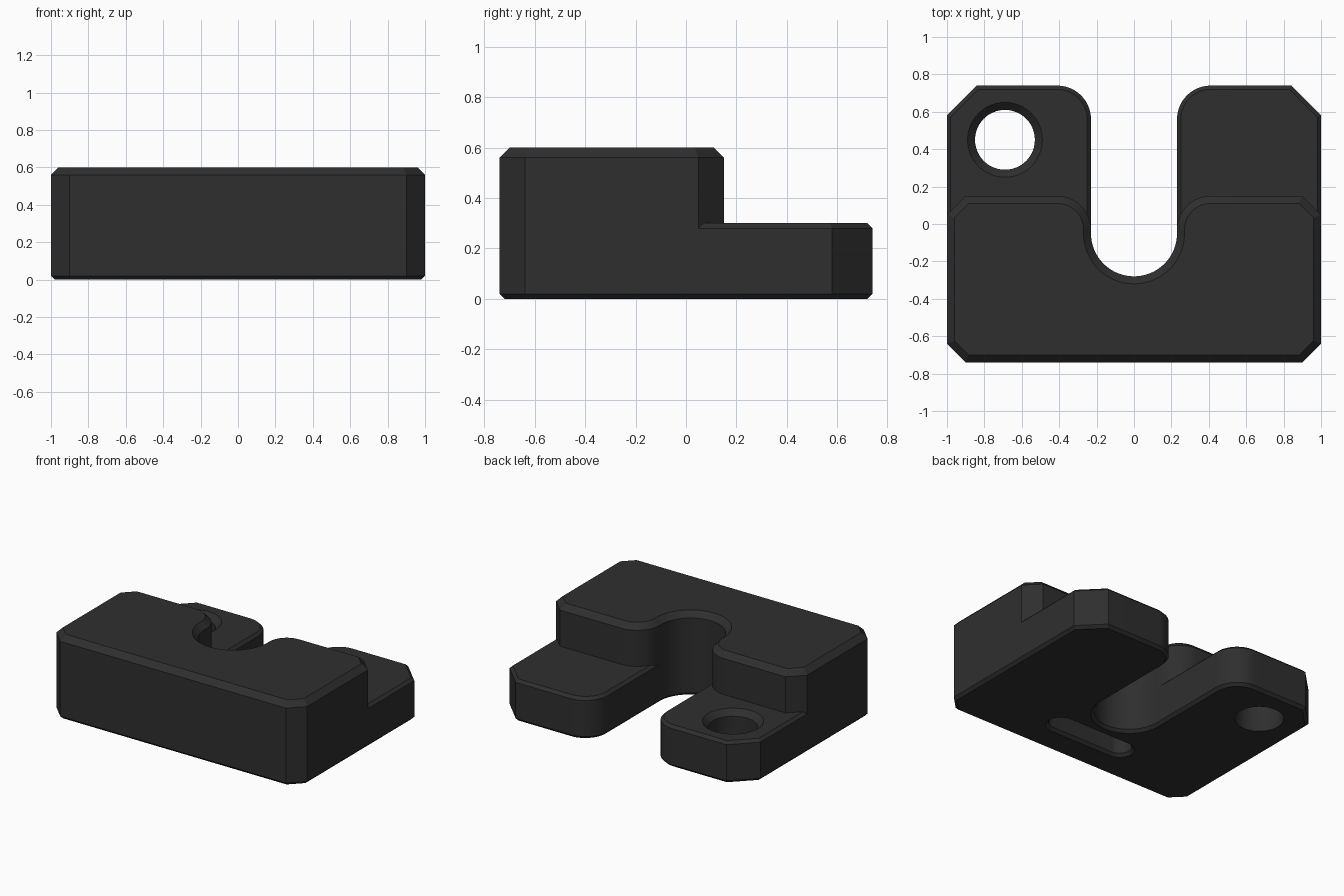
import bpy, bmesh, math
from mathutils import Vector

if "Cube" in bpy.data.objects:
    bpy.data.objects.remove(bpy.data.objects["Cube"])

black = bpy.data.materials.new("charcoal")
black.diffuse_color = (0.028, 0.028, 0.028, 1)
black.use_nodes = True
black.node_tree.nodes["Principled BSDF"].inputs["Base Color"].default_value = black.diffuse_color


def arc(cx, cy, r, a0, a1, n):
    """Points on an arc, angles in degrees."""
    return [Vector((cx + r * math.cos(math.radians(a0 + (a1 - a0) * i / n)),
                    cy + r * math.sin(math.radians(a0 + (a1 - a0) * i / n))))
            for i in range(n + 1)]


def u_outline(back, cut):
    """Counter-clockwise outline: chamfered corners and a rounded slot at the back."""
    half = [Vector(p) for p in ((0.9, -0.74), (1, -0.64), (1, back - cut), (1 - cut, back))]
    half += arc(0.41, back - 0.18, 0.18, 90, 180, 14)
    half += arc(0, -0.05, 0.23, 0, -90, 16)
    left = [Vector((-p.x, p.y)) for p in reversed(half[:-1])]
    return half + left


def inset(points, d):
    """Move every edge of an outline inwards by d with mitred corners."""
    out = []
    for i, p in enumerate(points):
        a = (p - points[i - 1]).normalized()
        b = (points[(i + 1) % len(points)] - p).normalized()
        na, nb = Vector((-a.y, a.x)), Vector((-b.y, b.x))
        out.append(p + (na + nb) * (d / (1 + na.dot(nb))))
    return out


def layered(name, outline, layers):
    """Solid made of (height, inset) copies of one outline."""
    bm = bmesh.new()
    rings = [[bm.verts.new((p.x, p.y, z)) for p in inset(outline, d)] for z, d in layers]
    n = len(outline)
    for lo, hi in zip(rings, rings[1:]):
        for i in range(n):
            j = (i + 1) % n
            bm.faces.new((lo[i], lo[j], hi[j], hi[i]))
    bm.faces.new(rings[0][::-1])
    bm.faces.new(rings[-1])
    mesh = bpy.data.meshes.new(name)
    bm.to_mesh(mesh)
    bm.free()
    obj = bpy.data.objects.new(name, mesh)
    bpy.context.collection.objects.link(obj)
    mesh.materials.append(black)
    return obj


def select(obj):
    bpy.ops.object.select_all(action='DESELECT')
    obj.select_set(True)
    bpy.context.view_layer.objects.active = obj


# Thin base plate and the raised block on its front half
plate = layered("base_plate", u_outline(0.74, 0.16),
                [(0, 0.02), (0.02, 0), (0.28, 0), (0.3, 0.02)])
block = layered("raised_block", u_outline(0.15, 0.1),
                [(0.28, 0), (0.56, 0), (0.6, 0.04)])

# Countersunk screw hole
hole = layered("hole_cutter", arc(-0.69, 0.45, 0.16, 0, 360, 48)[:-1],
               [(-0.1, 0), (0.26, 0), (0.32, -0.06)])
# Rounded pocket on the underside
capsule = arc(0.25, -0.445, 0.08, -90, 90, 16) + arc(-0.25, -0.445, 0.08, 90, 270, 16)
pocket = layered("pocket_cutter", capsule, [(-0.02, -0.04), (0.02, 0), (0.2, 0)])

for cutter in (hole, pocket):
    select(plate)
    mod = plate.modifiers.new(cutter.name, 'BOOLEAN')
    mod.operation = 'DIFFERENCE'
    mod.solver = 'EXACT'
    mod.object = cutter
    bpy.ops.object.modifier_apply(modifier=mod.name)
    bpy.data.objects.remove(cutter)

# Smooth the rounded walls, keep the chamfers crisp
for obj in (plate, block):
    select(obj)
    bpy.ops.object.shade_smooth_by_angle(angle=math.radians(25))
